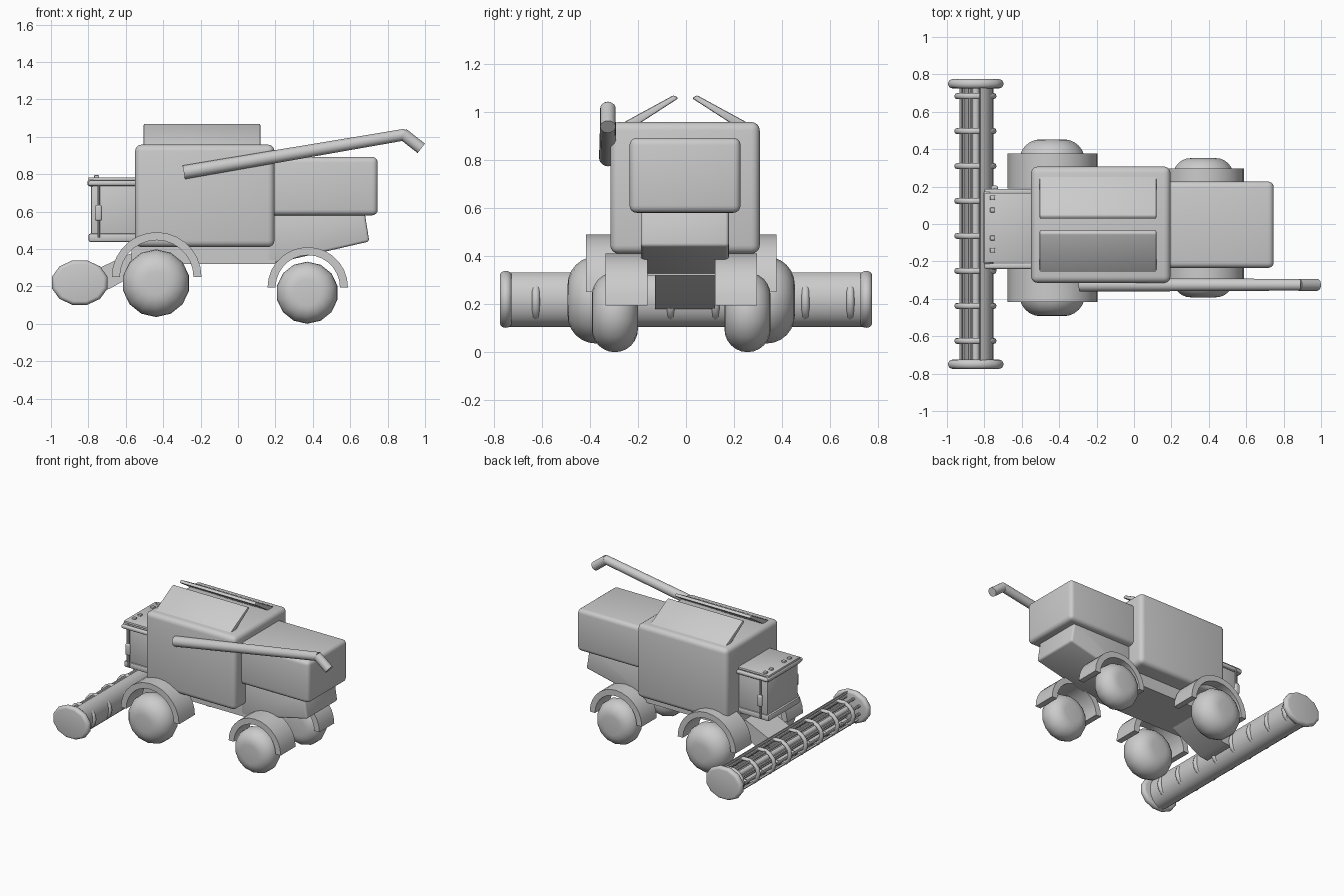
import bpy, bmesh
from math import sin, cos, pi, radians
from mathutils import Vector

if "Cube" in bpy.data.objects:
    bpy.data.objects.remove(bpy.data.objects["Cube"])


def finish(name, bm, bevel=0, segs=4, angle=38):
    if bevel:
        bmesh.ops.bevel(bm, geom=bm.edges[:], offset=bevel, segments=segs,
                        profile=0.5, affect='EDGES', clamp_overlap=True)
    bmesh.ops.recalc_face_normals(bm, faces=bm.faces[:])
    me = bpy.data.meshes.new(name)
    bm.to_mesh(me)
    bm.free()
    ob = bpy.data.objects.new(name, me)
    bpy.context.collection.objects.link(ob)
    bpy.ops.object.select_all(action='DESELECT')
    ob.select_set(True)
    bpy.context.view_layer.objects.active = ob
    bpy.ops.object.shade_smooth_by_angle(angle=radians(angle))
    return ob


def prism(name, pts, y0, y1, bevel=0, segs=4):
    """Side profile of (x, z) points extruded from y0 to y1."""
    bm = bmesh.new()
    a = [bm.verts.new((x, y0, z)) for x, z in pts]
    b = [bm.verts.new((x, y1, z)) for x, z in pts]
    bm.faces.new(a)
    bm.faces.new(b[::-1])
    n = len(pts)
    for i in range(n):
        j = (i + 1) % n
        bm.faces.new((a[i], b[i], b[j], a[j]))
    return finish(name, bm, bevel, segs)


def box(name, x0, x1, y0, y1, z0, z1, bevel=0, segs=4):
    return prism(name, [(x0, z0), (x1, z0), (x1, z1), (x0, z1)], y0, y1, bevel, segs)


def arc_band(name, c, inner, outer, a0, a1, n, y0, y1):
    """Curved sheet following an elliptical arc in the xz plane."""
    t = [radians(a0 + (a1 - a0) * i / n) for i in range(n + 1)]
    pt = lambda r, a: (c[0] + r[0] * cos(a), c[1] + r[1] * sin(a))
    return prism(name, [pt(outer, a) for a in t] + [pt(inner, a) for a in t[::-1]], y0, y1)


def lathe(name, profile, c, n, sx=1, sz=1):
    """Profile of (radius, y) spun about a y axis through c."""
    bm = bmesh.new()
    rings = [[bm.verts.new((c[0] + r * sx * cos(2 * pi * (i + 0.5) / n), c[1] + y,
                            c[2] + r * sz * sin(2 * pi * (i + 0.5) / n)))
              for i in range(n)] for r, y in profile]
    for a, b in zip(rings, rings[1:]):
        for i in range(n):
            j = (i + 1) % n
            bm.faces.new((a[i], a[j], b[j], b[i]))
    bm.faces.new(rings[0])
    bm.faces.new(rings[-1])
    return finish(name, bm)


def rounded(core, r, n=10):
    """Half-circle rim of radius r around a flat core."""
    return [(core + r * sin(pi * i / n), -r * cos(pi * i / n)) for i in range(n + 1)]


def tube(name, p, q, r1, r2, n=16):
    p, q = Vector(p), Vector(q)
    bm = bmesh.new()
    bmesh.ops.create_cone(bm, cap_ends=True, segments=n, radius1=r1, radius2=r2,
                          depth=(q - p).length)
    rot = (q - p).to_track_quat('Z', 'Y').to_matrix()
    bmesh.ops.rotate(bm, verts=bm.verts[:], cent=(0, 0, 0), matrix=rot)
    bmesh.ops.translate(bm, verts=bm.verts[:], vec=(p + q) / 2)
    return finish(name, bm)


# Main hull, engine hood and tapered chassis
box("grain_tank", -0.55, 0.195, -0.315, 0.307, 0.41, 0.958, 0.035)
box("engine_hood", 0.16, 0.747, -0.235, 0.227, 0.58, 0.892, 0.03)
prism("rear_chute", [(0.15, 0.33), (0.2, 0.325), (0.702, 0.44), (0.675, 0.61), (0.15, 0.61)],
      -0.188, 0.178, 0.014, 3)
box("chassis", -0.57, 0.2, -0.188, 0.178, 0.32, 0.45)

# Feeder house sloping down to the header
prism("feeder_house", [(-0.45, 0.42), (-0.6, 0.365), (-0.78, 0.28), (-0.76, 0.18), (-0.69, 0.185),
                       (-0.45, 0.32)], -0.13, 0.12)

# Tank lid flaps, rising towards the middle
for s, label in ((-1, "left"), (1, "right")):
    bm = bmesh.new()
    sect = [(0.025, 1.057), (0.045, 1.07), (0.265, 0.95), (0.245, 0.915)]
    if s < 0:
        sect = [(-y - 0.006, z) for y, z in sect]
    a = [bm.verts.new((-0.505, y, z)) for y, z in sect]
    b = [bm.verts.new((0.12, y, z)) for y, z in sect]
    bm.faces.new(a)
    bm.faces.new(b[::-1])
    for i in range(4):
        bm.faces.new((a[i], b[i], b[(i + 1) % 4], a[(i + 1) % 4]))
    finish("tank_flap_" + label, bm, 0.007, 2)

# Cab with roof, floor, mirrors and roof lights
yc = -0.02
box("cab", -0.785, -0.5, yc - 0.178, yc + 0.178, 0.45, 0.765, 0.008, 2)
box("cab_roof", -0.8, -0.53, yc - 0.187, yc + 0.187, 0.765, 0.783, 0.006, 2)
box("cab_floor", -0.8, -0.53, yc - 0.187, yc + 0.187, 0.437, 0.483, 0.012, 2)
box("cab_visor", -0.805, -0.765, yc - 0.195, yc + 0.195, 0.735, 0.77, 0.012, 3)
for s, label in ((-1, "left"), (1, "right")):
    y = yc + s * 0.205
    box("roof_rail_" + label, -0.8, -0.53, y - 0.021 - 0.006 * s, y + 0.009 - 0.006 * s,
        0.738, 0.765, 0.01, 3)
    tube("mirror_rod_" + label, (-0.745, y, 0.46), (-0.745, y, 0.75), 0.007, 0.007, 8)
    box("mirror_" + label, -0.765, -0.727, y - 0.012 + 0.008 * s, y + 0.012 + 0.008 * s,
        0.55, 0.635, 0.011, 3)
    for k, dy in enumerate((0.075, 0.14)):
        y = yc + 0.02 + s * dy
        box(f"roof_light_{label}_{k}", -0.77, -0.742, y - 0.013, y + 0.013, 0.775, 0.795, 0.006, 2)

# Wheels with half-round fenders: x, z, tyre radius, tyre half width, hub offset, fender data
axles = {"front": (-0.438, 0.217, 0.181, 0.118, 0.355, 0.25, 0.24, 0.197, 0.21, 0.397),
         "rear": (0.37, 0.166, 0.166, 0.096, 0.276, 0.195, 0.215, 0.172, 0.14, 0.316)}
for end, (x, z, r, w, off, fz, fo, fi, f0, f1) in axles.items():
    for s, label in ((-1, "left"), (1, "right")):
        lathe(f"{end}_wheel_{label}", rounded(r - w, w, 12), (x, yc + s * off, z), 14)
        ya, yb = sorted((yc + s * f0, yc + s * f1))
        arc_band(f"{end}_fender_{label}", (x + 0.003, fz), (fi, fi), (fo, fo), 0, 180, 14, ya, yb)

# Unloading auger with bent spout
tube("auger_pipe", (-0.29, -0.325, 0.81), (0.895, -0.325, 1.012), 0.037, 0.031, 20)
tube("auger_spout", (0.88, -0.325, 1.016), (0.98, -0.325, 0.938), 0.032, 0.032, 20)

# Header: curved trough, end discs, reel rings and bars
hx, hz = -0.846, 0.22
arc_band("header_trough", (hx, hz), (0.082, 0.1), (0.094, 0.115), -140, 75, 16, -0.745, 0.745)
for s, label in ((-1, "left"), (1, "right")):
    lathe("header_end_" + label, rounded(0.129, 0.0245, 8), (hx, s * 0.75, hz), 12, 1.0, 0.8)
for i in range(8):
    bpy.ops.mesh.primitive_torus_add(major_segments=14, minor_segments=8, major_radius=0.098,
                                     minor_radius=0.015, rotation=(pi / 2, 0, 0),
                                     location=(hx - 0.002, -0.625 + i * 0.187, hz - 0.005))
    ring = bpy.context.object
    ring.name = f"reel_ring_{i}"
    ring.scale = (1, 0.88, 1.1)
    bpy.ops.object.shade_smooth_by_angle(angle=radians(50))
for i in range(8):
    a = 2 * pi * (i + 0.5) / 8
    x, z = hx + 0.084 * cos(a), hz + 0.078 * sin(a)
    tube(f"reel_bar_{i}", (x, -0.74, z), (x, 0.74, z), 0.01, 0.01, 8)
tube("reel_shaft", (hx, -0.74, hz), (hx, 0.74, hz), 0.02, 0.02, 10)
